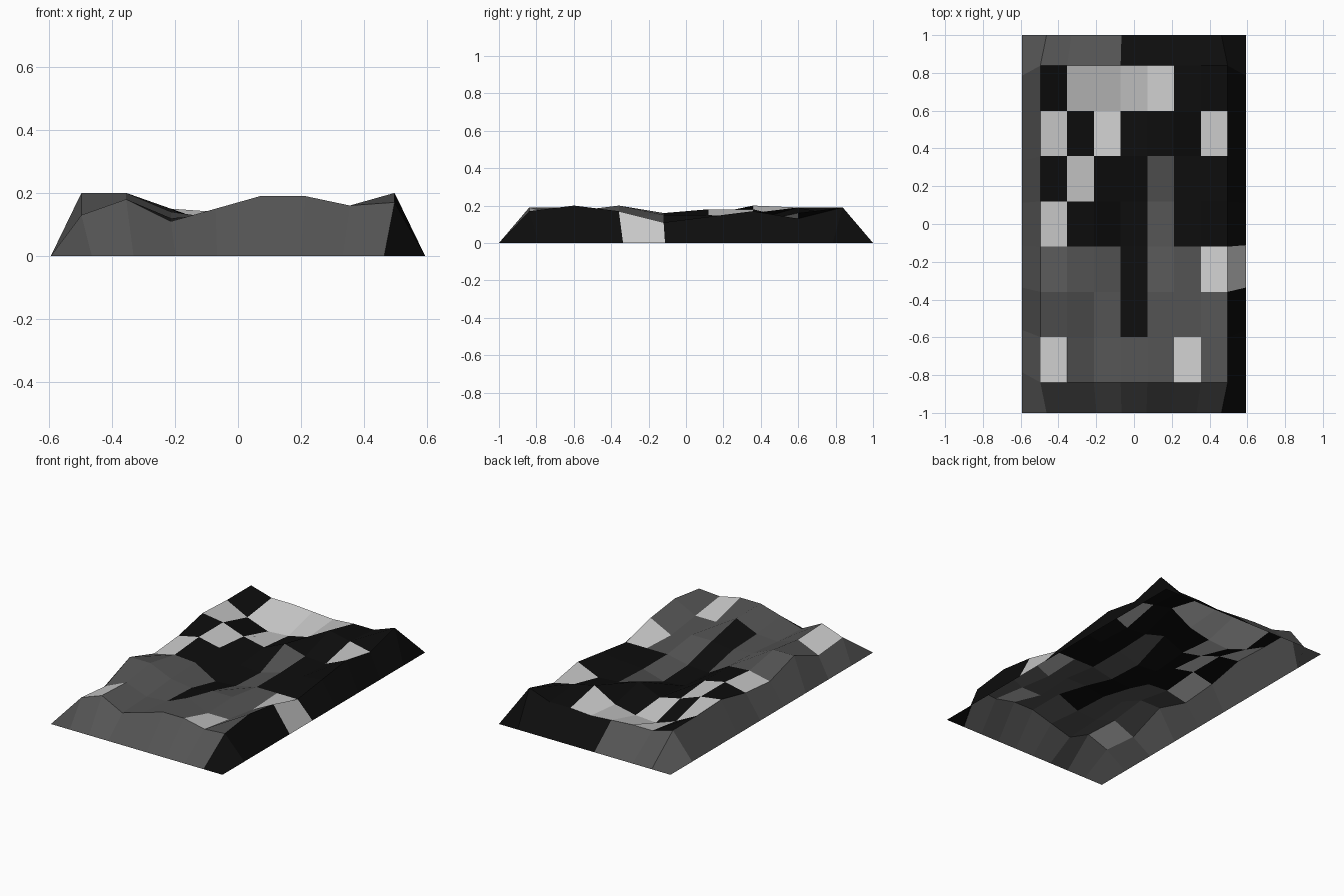
import bpy

if "Cube" in bpy.data.objects:
    bpy.data.objects.remove(bpy.data.objects["Cube"])

# Crest heights in hundredths: rows front to back, columns left to right
HEIGHTS = [
    [13, 18, 11, 15, 19, 19, 16, 17],
    [11, 17, 12, 13, 19, 13, 13, 20],
    [20, 20, 14, 12, 14, 14, 10, 17],
    [13, 16, 15, 7, 8, 11, 11, 11],
    [15, 18, 15, 8, 7, 11, 12, 14],
    [20, 18, 13, 10, 16, 12, 11, 17],
    [19, 12, 7, 8, 11, 19, 16, 13],
    [19, 15, 15, 14, 13, 14, 14, 19],
]

# Face shades, back row first: B black, G grey, L light
SHADES = [
    "GGGGBBBBB",
    "GBLLLLBBB",
    "GLBLBBBLB",
    "GBLBBGBBB",
    "GLBBBGBBB",
    "GGGGBGGLL",
    "GGGGBGGGB",
    "GLGGGGLGB",
    "GGGGGGGGB",
]
N = 10
HALF_X, HALF_Y = 0.593, 1.0


def spread(i, half):
    """Even spacing for the eight inner lines."""
    return -half + 2 * half * (i - 1) / (N - 3)


def grid_point(i, j):
    """Inner points are raised, the outer ring lies on the ground."""
    edge_x, edge_y = i in (0, N - 1), j in (0, N - 1)
    if not (edge_x or edge_y):
        return spread(i, 0.496), spread(j, 0.838), HEIGHTS[j - 1][i - 1] / 100
    x = (HALF_X if i else -HALF_X) if edge_x else spread(i, 0.463)
    y = (HALF_Y if j else -HALF_Y) if edge_y else spread(j, 0.785)
    return x, y, 0.0


def shade(name, value):
    mat = bpy.data.materials.new(name)
    mat.diffuse_color = (value, value, value, 1)
    mat.use_nodes = True
    mat.node_tree.nodes["Principled BSDF"].inputs["Base Color"].default_value = mat.diffuse_color
    return mat


# Rough ground patch with sloping skirt, open underneath
verts = [grid_point(i, j) for j in range(N) for i in range(N)]
faces = [(j * N + i, j * N + i + 1, (j + 1) * N + i + 1, (j + 1) * N + i)
         for j in range(N - 1) for i in range(N - 1)]
mesh = bpy.data.meshes.new("rubble_patch")
mesh.from_pydata(verts, [], faces)
patch = bpy.data.objects.new("rubble_patch", mesh)
bpy.context.collection.objects.link(patch)

# Checkered shades
for name, value in (("black", 0.004), ("grey", 0.09), ("light", 0.53)):
    mesh.materials.append(shade(name, value))
for poly in mesh.polygons:
    j, i = divmod(poly.index, N - 1)
    poly.material_index = "BGL".index(SHADES[N - 2 - j][i])
    poly.use_smooth = False
mesh.update()
